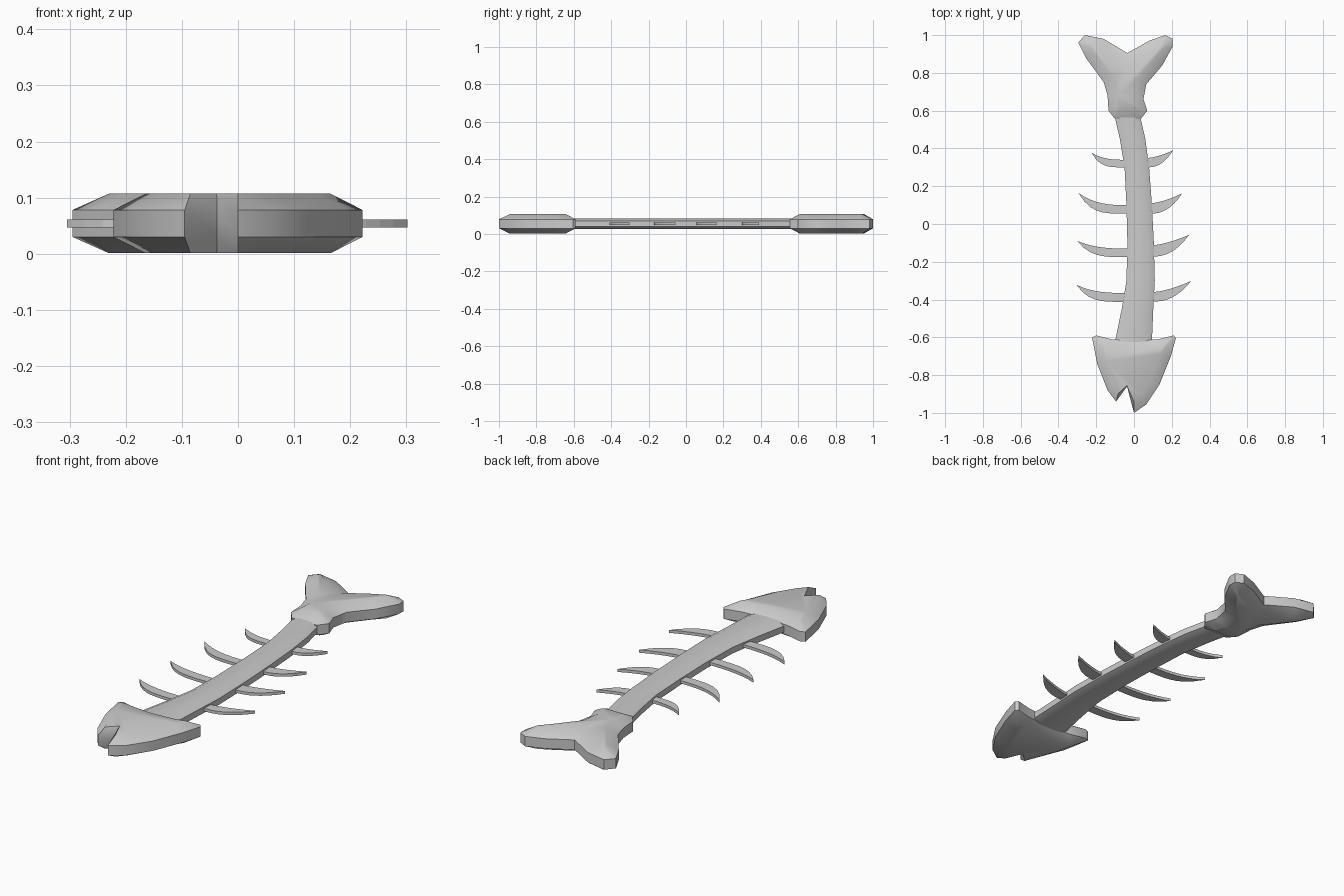
import bpy, bmesh

MID = 0.054  # mid height of the whole fish


def make_object(name, bm, smooth_angle=None):
    bmesh.ops.recalc_face_normals(bm, faces=bm.faces)
    mesh = bpy.data.meshes.new(name)
    bm.to_mesh(mesh)
    bm.free()
    obj = bpy.data.objects.new(name, mesh)
    bpy.context.collection.objects.link(obj)
    if smooth_angle:
        bpy.ops.object.select_all(action='DESELECT')
        obj.select_set(True)
        bpy.context.view_layer.objects.active = obj
        bpy.ops.object.shade_smooth_by_angle(angle=smooth_angle)
    return obj


def loft(bm, rings):
    """Bridge closed rings of equal size and cap both ends."""
    vs = [[bm.verts.new(p) for p in r] for r in rings]
    n = len(vs[0])
    for a, b in zip(vs, vs[1:]):
        for i in range(n):
            j = (i + 1) % n
            bm.faces.new((a[i], a[j], b[j], b[i]))
    bm.faces.new(vs[0])
    bm.faces.new(vs[-1])


def bevelled_slab(name, pts):
    """pts: outline x, y followed by the inset x, y of the flat top and bottom."""
    rings = []
    for inset, dz in ((True, -0.053), (False, -0.024), (False, 0.024), (True, 0.053)):
        rings.append([((p[2], p[3]) if inset else (p[0], p[1])) + (MID + dz,) for p in pts])
    bm = bmesh.new()
    loft(bm, rings)
    return make_object(name, bm, 0.7)


# Tail fin
bevelled_slab("tail", [
    (-0.295, 0.96, -0.23, 0.94), (-0.26, 1.0, -0.22, 0.95),
    (-0.16, 0.98, -0.18, 0.92), (-0.035, 0.905, -0.035, 0.84),
    (0.08, 0.97, 0.06, 0.90), (0.165, 1.0, 0.14, 0.94),
    (0.205, 0.98, 0.155, 0.94), (0.205, 0.94, 0.15, 0.925),
    (0.15, 0.84, 0.10, 0.87), (0.065, 0.74, 0.015, 0.765),
    (0.05, 0.66, 0.0, 0.67), (0.07, 0.60, 0.02, 0.62),
    (0.035, 0.555, 0.01, 0.61), (-0.10, 0.555, -0.08, 0.61),
    (-0.135, 0.60, -0.09, 0.62), (-0.14, 0.68, -0.085, 0.68),
    (-0.16, 0.75, -0.105, 0.775), (-0.255, 0.88, -0.205, 0.90)])

# Head with notched mouth
bevelled_slab("head", [
    (-0.222, -0.60, -0.165, -0.65), (-0.20, -0.59, -0.155, -0.645),
    (-0.12, -0.61, -0.11, -0.655), (0, -0.62, 0, -0.665),
    (0.13, -0.61, 0.12, -0.655), (0.21, -0.59, 0.16, -0.645),
    (0.222, -0.605, 0.165, -0.65), (0.195, -0.70, 0.14, -0.69),
    (0.135, -0.85, 0.085, -0.82), (0.065, -0.955, 0.035, -0.90),
    (0, -1.0, 0, -0.94), (-0.037, -0.86, -0.038, -0.855),
    (-0.095, -0.94, -0.085, -0.90), (-0.14, -0.88, -0.10, -0.86),
    (-0.195, -0.74, -0.145, -0.725)])

# Curved spine: y, left x, right x of each section
sections = [(0.60, -0.105, 0.03), (0.56, -0.10, 0.035), (0.45, -0.075, 0.06),
            (0.30, -0.05, 0.08), (0.10, -0.04, 0.095), (-0.10, -0.035, 0.105),
            (-0.30, -0.04, 0.11), (-0.45, -0.065, 0.102), (-0.62, -0.10, 0.095),
            (-0.66, -0.105, 0.092)]
rings = []
for y, l, r in sections:
    e = 0.03
    prof = [(l, -0.015), (l + e, -0.028), (r - e, -0.028), (r, -0.015),
            (r, 0.015), (r - e, 0.028), (l + e, 0.028), (l, 0.015)]
    rings.append([(x, y, MID + z) for x, z in prof])
bm = bmesh.new()
loft(bm, rings)
make_object("spine", bm, 0.7)


# Ribs: thin crescents rooted in the spine
def rib(name, root_x, top, bottom, tip, p_top, p_bottom):
    steps = 8
    upper, lower = [], []
    for i in range(steps + 1):
        t = i / steps
        x = root_x + (tip[0] - root_x) * t
        upper.append((x, top + (tip[1] - top) * t ** p_top))
        lower.append((x, bottom + (tip[1] - bottom) * t ** p_bottom))
    inner = root_x * 0.4 + 0.02
    outline = [(inner, top)] + upper + lower[-2::-1] + [(inner, bottom)]
    bm = bmesh.new()
    loft(bm, [[(x, y, MID + dz) for x, y in outline] for dz in (-0.007, 0.007)])
    make_object(name, bm)


left = [(-0.05, 0.34, 0.30, (-0.225, 0.377)), (-0.04, 0.10, 0.055, (-0.295, 0.165)),
        (-0.035, -0.13, -0.175, (-0.30, -0.09)), (-0.05, -0.365, -0.412, (-0.305, -0.322))]
right = [(0.075, 0.35, 0.30, (0.207, 0.39)), (0.09, 0.11, 0.055, (0.255, 0.162)),
         (0.10, -0.112, -0.172, (0.292, -0.057)), (0.105, -0.36, -0.41, (0.302, -0.302))]
for i in range(4):
    rib(f"rib_left_{i + 1}", *left[i], 2.8, 4.0)
    rib(f"rib_right_{i + 1}", *right[i], 1.5, 2.3)
